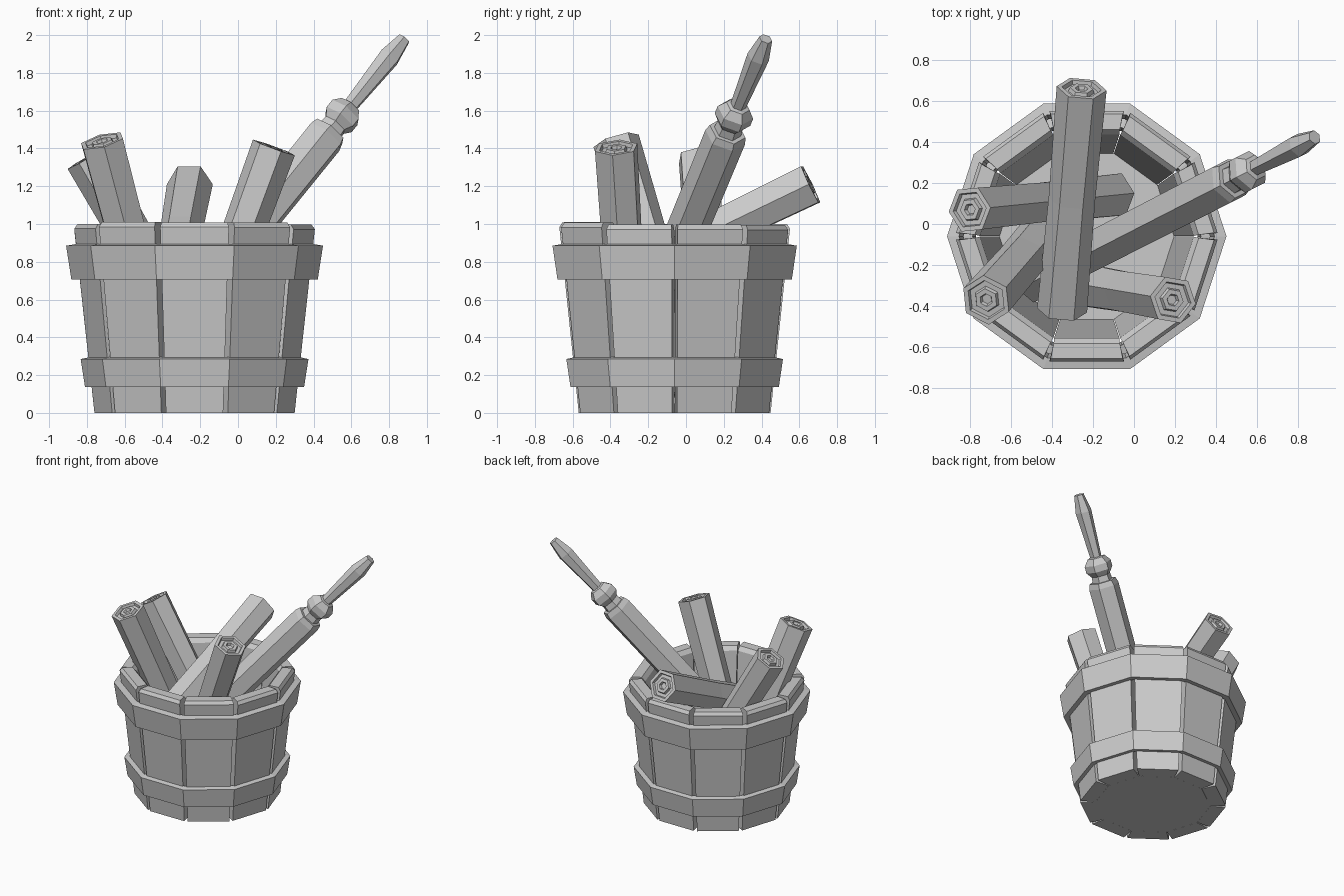
import bpy, bmesh, math, random
from mathutils import Vector

if "Cube" in bpy.data.objects:
    bpy.data.objects.remove(bpy.data.objects["Cube"])

random.seed(4)
CX, CY = -0.23, -0.06          # bucket axis


def finish(name, bm):
    bmesh.ops.recalc_face_normals(bm, faces=bm.faces)
    me = bpy.data.meshes.new(name)
    bm.to_mesh(me)
    bm.free()
    ob = bpy.data.objects.new(name, me)
    bpy.context.collection.objects.link(ob)
    return ob


def lathe(name, profile, n, start=(CX, CY, 0), direction=(0, 0, 1), phase=0, closed=False):
    """Sweep (radius, distance) points around an axis with n flat sides."""
    p, d = Vector(start), Vector(direction).normalized()
    u = Vector((0, 0, 1)).cross(d)
    u = u.normalized() if u.length > 1e-4 else Vector((1, 0, 0))
    v = d.cross(u)
    bm = bmesh.new()
    rings = []
    for r, h in profile:
        ring = []
        for i in range(n):
            a = math.radians(phase) + 2 * math.pi * i / n
            ring.append(bm.verts.new(p + d * h + (u * math.cos(a) + v * math.sin(a)) * r))
        rings.append(ring)
    pairs = list(zip(rings, rings[1:]))
    if closed:
        pairs.append((rings[-1], rings[0]))
    else:
        bm.faces.new(rings[0])
        bm.faces.new(rings[-1])
    for a, b in pairs:
        for i in range(n):
            j = (i + 1) % n
            bm.faces.new((a[i], a[j], b[j], b[i]))
    return finish(name, bm)


# Tapered staves, separated by narrow V-shaped gaps
def stave(index):
    top = 1.0 + random.uniform(-0.008, 0.012)
    section = [(0.53, 0, 1.4), (0.637, top - 0.025, 1.4), (0.62, top, 1.6),
               (0.545, top, 0.8), (0.52, top - 0.03, 0.2), (0.42, 0, 0.2)]
    bm = bmesh.new()
    sides = []
    for k in (0, 1):
        side = []
        for r, z, gap in section:
            a = math.radians(36 * (index + k) + (gap if k == 0 else -gap))
            side.append(bm.verts.new((CX + r * math.cos(a), CY + r * math.sin(a), z)))
        bm.faces.new(side)
        sides.append(side)
    for i in range(len(section)):
        j = (i + 1) % len(section)
        bm.faces.new((sides[0][i], sides[0][j], sides[1][j], sides[1][i]))
    finish(f"stave_{index + 1}", bm)


for i in range(10):
    stave(i)

# Bucket floor and two hoops
lathe("bucket_floor", [(0.42, 0), (0.425, 0.05)], 10)
lathe("upper_hoop", [(0.60, 0.71), (0.652, 0.705), (0.68, 0.885), (0.622, 0.895)], 10, closed=True)
lathe("lower_hoop", [(0.54, 0.14), (0.58, 0.137), (0.603, 0.285), (0.556, 0.295)], 10, closed=True)


# Six-sided logs with stepped growth rings on both ends
def log(name, bottom, top, r, phase):
    b, t = Vector(bottom), Vector(top)
    length = (t - b).length
    rings = [(0.2, 0.018), (0.26, 0), (0.46, 0), (0.52, 0.02), (0.74, 0.02), (0.79, 0), (1.0, 0)]
    profile = [(r * k, h) for k, h in rings]
    profile.append((r * 0.93, length * 0.5))
    profile += [(r * k, length - h) for k, h in reversed(rings)]
    lathe(name, profile, 6, b, t - b, phase)


log("back_left_log", (-0.10, 0.14, 0.13), (-0.80, 0.07, 1.35), 0.118, 30)
log("front_left_log", (-0.37, 0.03, 0.12), (-0.72, -0.37, 1.44), 0.125, 15)
log("front_right_log", (-0.28, -0.29, 0.12), (0.19, -0.37, 1.405), 0.12, 30)
log("rim_log", (-0.35, -0.42, 0.69), (-0.255, 0.66, 1.21), 0.122, 0)

# Turned spindle: post, collar, ball and tapered grip
S = 1.645
spindle = [(0.105, 0), (0.112, S - 0.04), (0.10, S), (0.075, S), (0.07, S + 0.045),
           (0.10, S + 0.085), (0.10, S + 0.135), (0.065, S + 0.18), (0.042, S + 0.185),
           (0.06, S + 0.53), (0.036, S + 0.66)]
lathe("spindle", spindle, 6, (-0.496, -0.283, 0.27), (0.39, 0.20, 0.485), 30)
